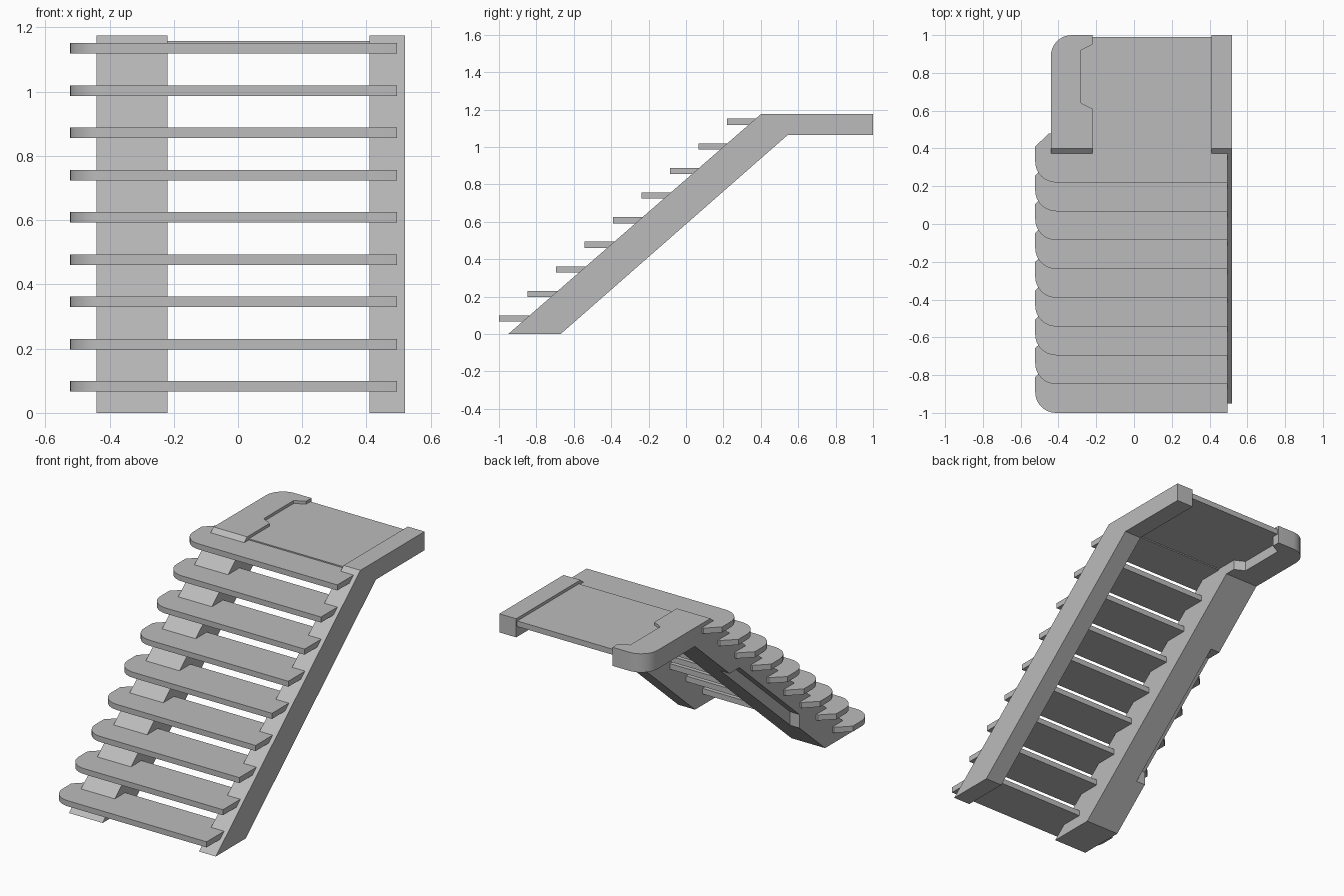
import bpy
import bmesh
from math import radians
from mathutils import Vector

cube = bpy.data.objects.get("Cube")
if cube:
    bpy.data.objects.remove(cube, do_unlink=True)

grey = bpy.data.materials.new("plain_grey")
grey.use_nodes = True
GREY = (0.5, 0.5, 0.5, 1)
grey.diffuse_color = GREY
grey.node_tree.nodes["Principled BSDF"].inputs["Base Color"].default_value = GREY


def prism(name, outline, axis, low, high, round_at=None, radius=0.11):
    """Extrude an outline along an axis; optionally round the long edge at one corner."""
    bm = bmesh.new()

    def place(a, b, h):
        return (h, a, b) if axis == "x" else (a, b, h)

    face = bm.faces.new([bm.verts.new(place(a, b, low)) for a, b in outline])
    result = bmesh.ops.extrude_face_region(bm, geom=[face])
    moved = [g for g in result["geom"] if isinstance(g, bmesh.types.BMVert)]
    bmesh.ops.translate(bm, verts=moved, vec=Vector(place(0, 0, high - low)))
    if round_at:
        corner = Vector(round_at)
        edges = [e for e in bm.edges if all((v.co.xy - corner).length < 0.001 for v in e.verts)]
        bmesh.ops.bevel(bm, geom=edges, offset=radius, segments=8, profile=0.5, affect="EDGES")
    bmesh.ops.recalc_face_normals(bm, faces=bm.faces)
    mesh = bpy.data.meshes.new(name)
    bm.to_mesh(mesh)
    bm.free()
    mesh.materials.append(grey)
    obj = bpy.data.objects.new(name, mesh)
    bpy.context.collection.objects.link(obj)
    return obj


def select(obj):
    bpy.ops.object.select_all(action="DESELECT")
    obj.select_set(True)
    bpy.context.view_layer.objects.active = obj


def cut(obj, cutter):
    """Subtract the cutter for good, then drop it."""
    cutter.hide_render = True
    mod = obj.modifiers.new("cut", "BOOLEAN")
    mod.operation = "DIFFERENCE"
    mod.solver = "EXACT"
    mod.object = cutter
    select(obj)
    bpy.ops.object.modifier_apply(modifier=mod.name)
    bpy.data.objects.remove(cutter, do_unlink=True)


# Side rails: a sloping stringer that turns level at the landing
RAIL = [(-0.95, 0), (-0.67, 0), (0.545, 1.065), (1, 1.065), (1, 1.175), (0.40, 1.175)]
left_rail = prism("left_rail", RAIL, "x", 0.41, 0.52)
right_rail = prism("right_rail", RAIL, "x", -0.44, -0.22, round_at=(-0.44, 1))

# Angled notch in the landing's inner edge
cut(right_rail, prism("landing_notch", [(-0.28, 0.64), (-0.28, 0.92), (-0.20, 0.96), (-0.20, 0.60)],
                      "z", 1.0, 1.3))


# Relief along the lower outer edge of the wide rail
def underside(y):
    return (y + 0.67) * 1.065 / 1.215


relief = [(-0.43, underside(-0.43) - 0.05), (-0.43, underside(-0.43) + 0.08),
          (0.13, underside(0.13) + 0.08), (0.27, underside(0.22))]
cut(right_rail, prism("rail_relief", relief, "x", -0.5, -0.38))

# Landing deck between the rails
deck = prism("landing_deck", [(-0.30, 0.415), (0.42, 0.415), (0.42, 0.99), (-0.30, 0.99)],
             "z", 1.125, 1.158)

# Treads: rounded front corner and chamfered back corner on the free end
treads = []
for i in range(9):
    y = -1 + i * 0.1525
    z = 0.066 + i * 0.1315
    outline = [(-0.523, y), (0.495, y), (0.495, y + 0.26), (-0.45, y + 0.26), (-0.523, y + 0.19)]
    treads.append(prism(f"tread_{i + 1}", outline, "z", z, z + 0.033, round_at=(-0.523, y)))

for obj in [left_rail, right_rail, deck] + treads:
    select(obj)
    bpy.ops.object.shade_smooth_by_angle(angle=radians(25))
